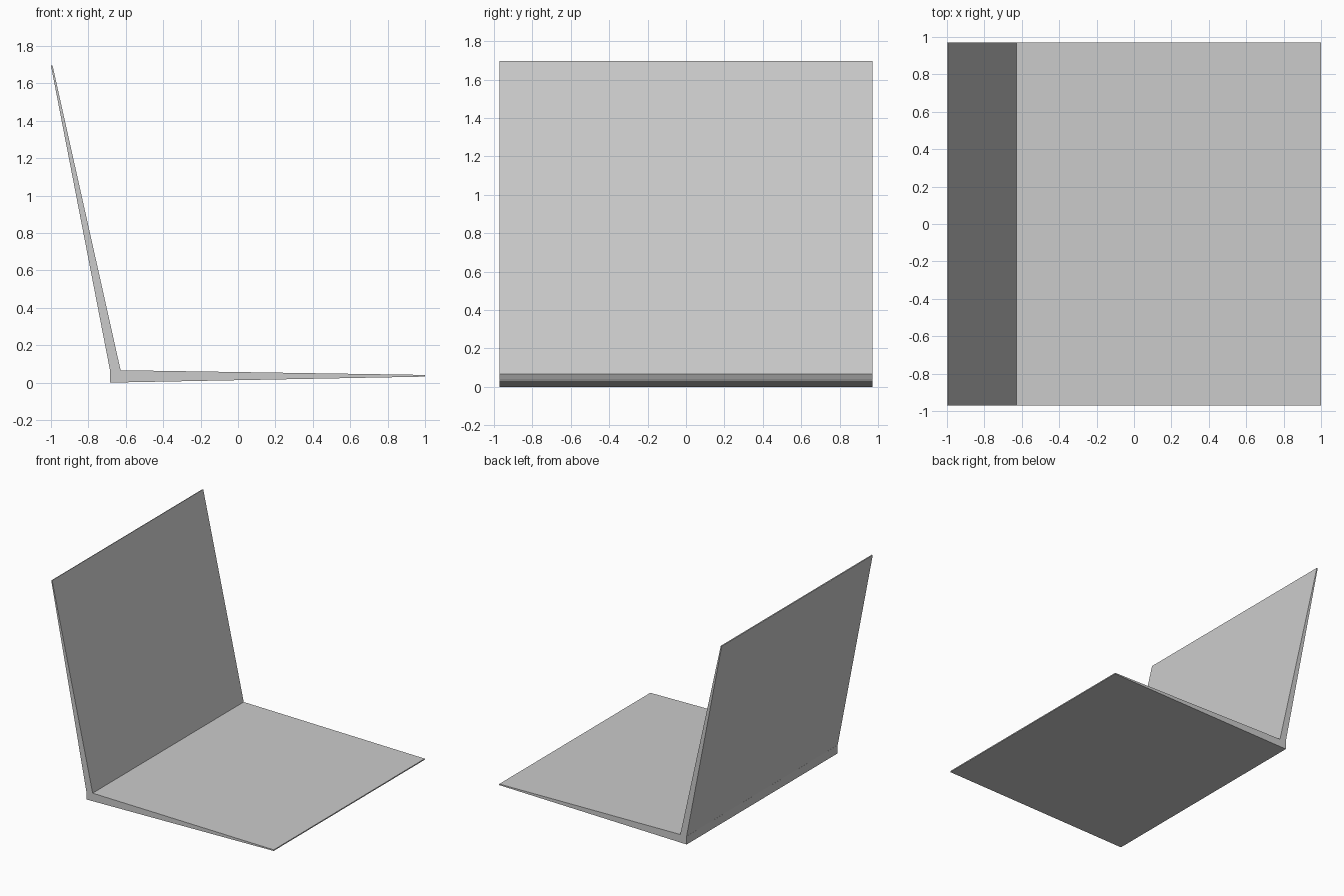
import bpy, bmesh

if "Cube" in bpy.data.objects:
    bpy.data.objects.remove(bpy.data.objects["Cube"])

HALF_WIDTH = 0.97


def wedge(name, profile):
    """Extrude a tapered side profile (x, z) across the full width."""
    bm = bmesh.new()
    face = bm.faces.new([bm.verts.new((x, -HALF_WIDTH, z)) for x, z in profile])
    ext = bmesh.ops.extrude_face_region(bm, geom=[face])
    verts = [v for v in ext["geom"] if isinstance(v, bmesh.types.BMVert)]
    bmesh.ops.translate(bm, verts=verts, vec=(0, 2 * HALF_WIDTH, 0))
    bmesh.ops.recalc_face_normals(bm, faces=bm.faces)
    mesh = bpy.data.meshes.new(name)
    bm.to_mesh(mesh)
    bm.free()
    obj = bpy.data.objects.new(name, mesh)
    bpy.context.collection.objects.link(obj)
    return obj


# Flat base, thick at the hinge and thin at the far edge
wedge("base_panel", [(-0.685, 0.0), (1.0, 0.032), (1.0, 0.041), (-0.685, 0.067)])

# Upright lid leaning back, thin at the top
wedge("lid_panel", [(-0.68, 0.043), (-0.625, 0.054), (-0.992, 1.697), (-1.0, 1.695)])
